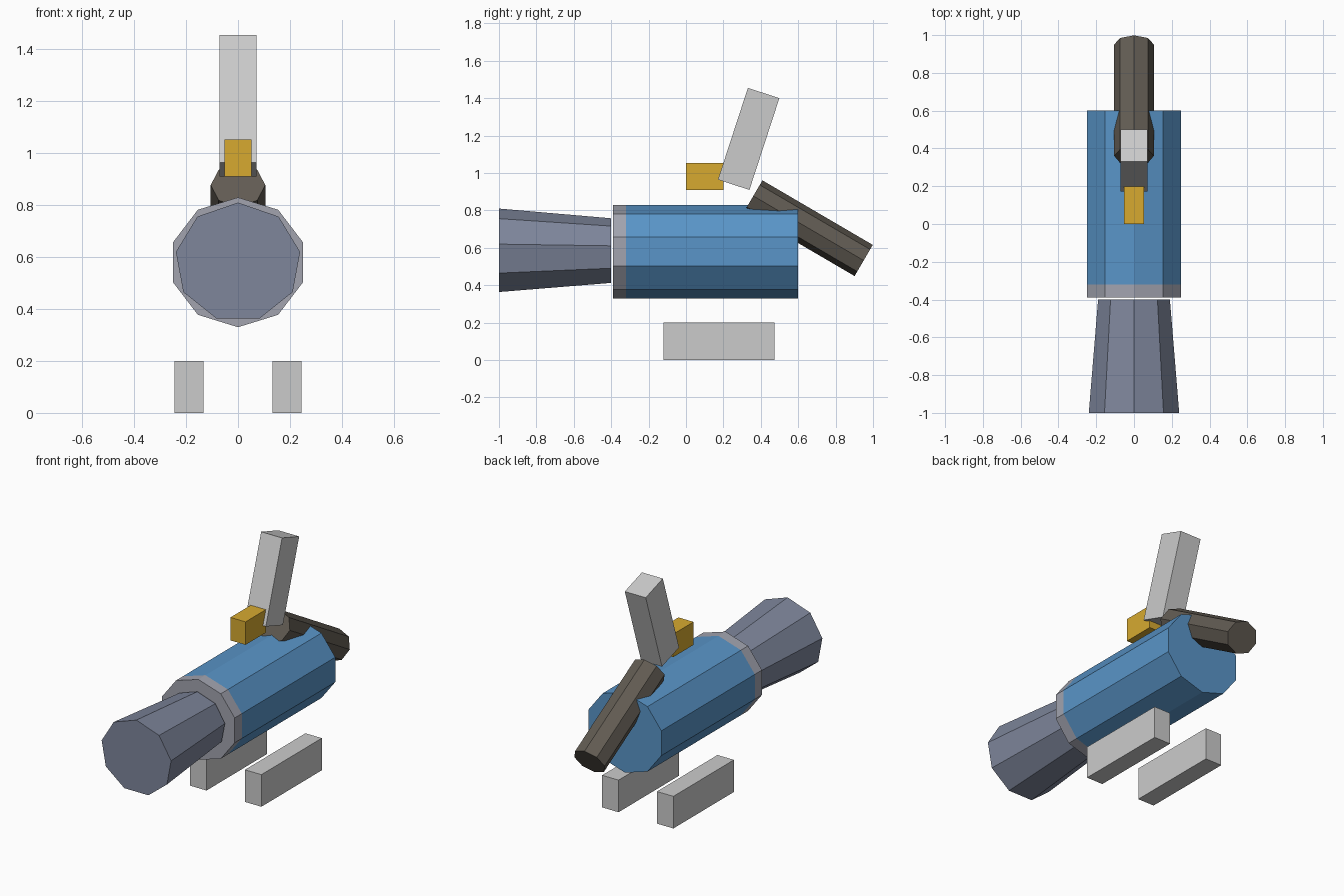
import bpy, math
from mathutils import Vector, Matrix

if "Cube" in bpy.data.objects:
    bpy.data.objects.remove(bpy.data.objects["Cube"])


def material(name, rgb):
    m = bpy.data.materials.new(name)
    m.diffuse_color = (*rgb, 1)
    m.use_nodes = True
    m.node_tree.nodes["Principled BSDF"].inputs["Base Color"].default_value = m.diffuse_color
    return m


blue = material("blue", (0.10, 0.30, 0.58))
steel = material("steel", (0.21, 0.24, 0.33))
silver = material("silver", (0.36, 0.37, 0.43))
brown = material("dark_brown", (0.12, 0.105, 0.085))
gold = material("gold", (0.68, 0.40, 0.03))


def make(name, verts, faces, mat=None):
    me = bpy.data.meshes.new(name)
    me.from_pydata(verts, [], faces)
    ob = bpy.data.objects.new(name, me)
    bpy.context.collection.objects.link(ob)
    if mat:
        me.materials.append(mat)
    return ob


def tube(name, n, start, end, r0, r1, mat):
    """n-sided solid in the yz plane from start to end; r = (x radius, up radius)."""
    a, b = Vector((0, *start)), Vector((0, *end))
    d = (b - a).normalized()
    up = Vector((0, -d.z, d.y))
    verts = []
    for c, (rx, ru) in ((a, r0), (b, r1)):
        for i in range(n):
            t = 2 * math.pi * i / n
            verts.append(c + Vector((math.sin(t) * rx, 0, 0)) + up * math.cos(t) * ru)
    faces = [(i, i + n, (i + 1) % n + n, (i + 1) % n) for i in range(n)]
    faces += [tuple(range(n)), tuple(reversed(range(n, 2 * n)))]
    return make(name, verts, faces, mat)


def box(name, centre, size, mat=None, tilt=0):
    bpy.ops.mesh.primitive_cube_add(size=1)
    ob = bpy.context.object
    ob.name = name
    ob.data.transform(Matrix.Translation(centre) @ Matrix.Rotation(tilt, 4, 'X')
                      @ Matrix.Diagonal((*size, 1)))
    if mat:
        ob.data.materials.append(mat)
    return ob


# Main barrel and its front collar
R = (0.263, 0.25)
tube("barrel", 10, (-0.32, 0.58), (0.60, 0.58), R, R, blue)
tube("front_collar", 10, (-0.39, 0.58), (-0.32, 0.58), R, R, silver)

# Flared front hood
tube("front_hood", 9, (-1.0, 0.58), (-0.40, 0.58), (0.243, 0.23), (0.193, 0.178), steel)

# Sloping rear handle
r = (0.105, 0.0965)
tube("rear_handle", 8, (0.36, 0.8775), (0.95, 0.5325), r, r, brown)

# Leaning upright and small block on top
box("leaning_upright", (0, 0.335, 1.1825), (0.144, 0.177, 0.516), tilt=-math.atan2(0.16, 0.49))
box("top_block", (0, 0.1, 0.982), (0.104, 0.2, 0.143), gold)

# Pair of feet
for side, label in ((-1, "left"), (1, "right")):
    box(label + "_foot", (side * 0.189, 0.177, 0.1), (0.113, 0.595, 0.2))
